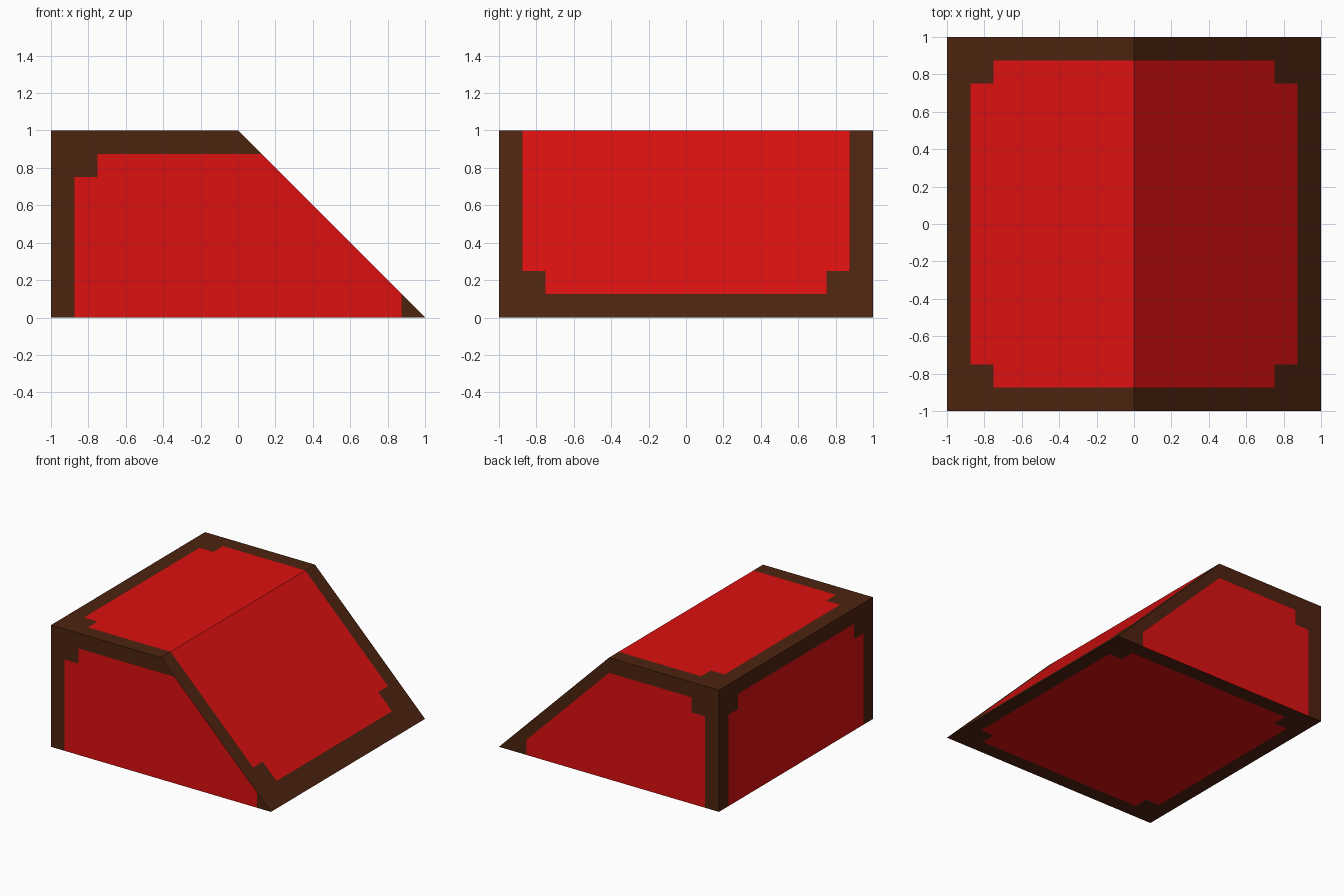
import bpy
import bmesh
from mathutils import Vector

if "Cube" in bpy.data.objects:
    bpy.data.objects.remove(bpy.data.objects["Cube"])

EDGE, NOTCH = 0.875, 0.75   # inner limit of the border, and of its corner squares


def material(name, rgb):
    m = bpy.data.materials.new(name)
    m.diffuse_color = (*rgb, 1)
    m.use_nodes = True
    m.node_tree.nodes["Principled BSDF"].inputs["Base Color"].default_value = m.diffuse_color
    return m


def in_panel(a, b):
    """True inside a square panel whose corners are notched."""
    a, b = abs(a), abs(b)
    return max(a, b) < EDGE and min(a, b) < NOTCH or max(a, b) < NOTCH


def is_red(face):
    c, n = face.calc_center_median(), face.normal
    if abs(n.z) > 0.5:                      # top, underside and slope
        return in_panel(c.x, c.y)
    if n.x < -0.5:                          # tall left end
        return in_panel(c.y, c.z)
    red = in_panel(c.x, c.z)                # front and back
    if n.y > 0.5:                           # back border also follows the slope
        red = red and c.x < NOTCH and c.x + c.z < EDGE
    return red


# Wedge block: side profile extruded along y
bm = bmesh.new()
profile = [(-1, 0), (1, 0), (0, 1), (-1, 1)]
front = bm.faces.new([bm.verts.new((x, -1, z)) for x, z in profile])
ext = bmesh.ops.extrude_face_region(bm, geom=[front], use_keep_orig=True)
bmesh.ops.translate(bm, vec=(0, 2, 0),
                    verts=[g for g in ext["geom"] if isinstance(g, bmesh.types.BMVert)])
bmesh.ops.recalc_face_normals(bm, faces=bm.faces)

# Cut the border lines into the faces
cuts = [(axis, s * d) for axis in [(1, 0, 0), (0, 1, 0), (0, 0, 1)]
        for d in (NOTCH, EDGE) for s in (-1, 1)]
cuts.append(((1, 0, 1), EDGE))
for axis, d in cuts:
    no = Vector(axis)
    bmesh.ops.bisect_plane(bm, geom=bm.verts[:] + bm.edges[:] + bm.faces[:],
                           plane_co=no * d / no.length_squared, plane_no=no, dist=1e-5)

# Paint panels and border
bm.normal_update()
for f in bm.faces:
    f.material_index = 1 if is_red(f) else 0

mesh = bpy.data.meshes.new("wedge_block")
bm.to_mesh(mesh)
bm.free()
mesh.materials.append(material("dark brown border", (0.075, 0.017, 0.005)))
mesh.materials.append(material("red panel", (0.72, 0.005, 0.005)))
bpy.context.collection.objects.link(bpy.data.objects.new("wedge_block", mesh))
